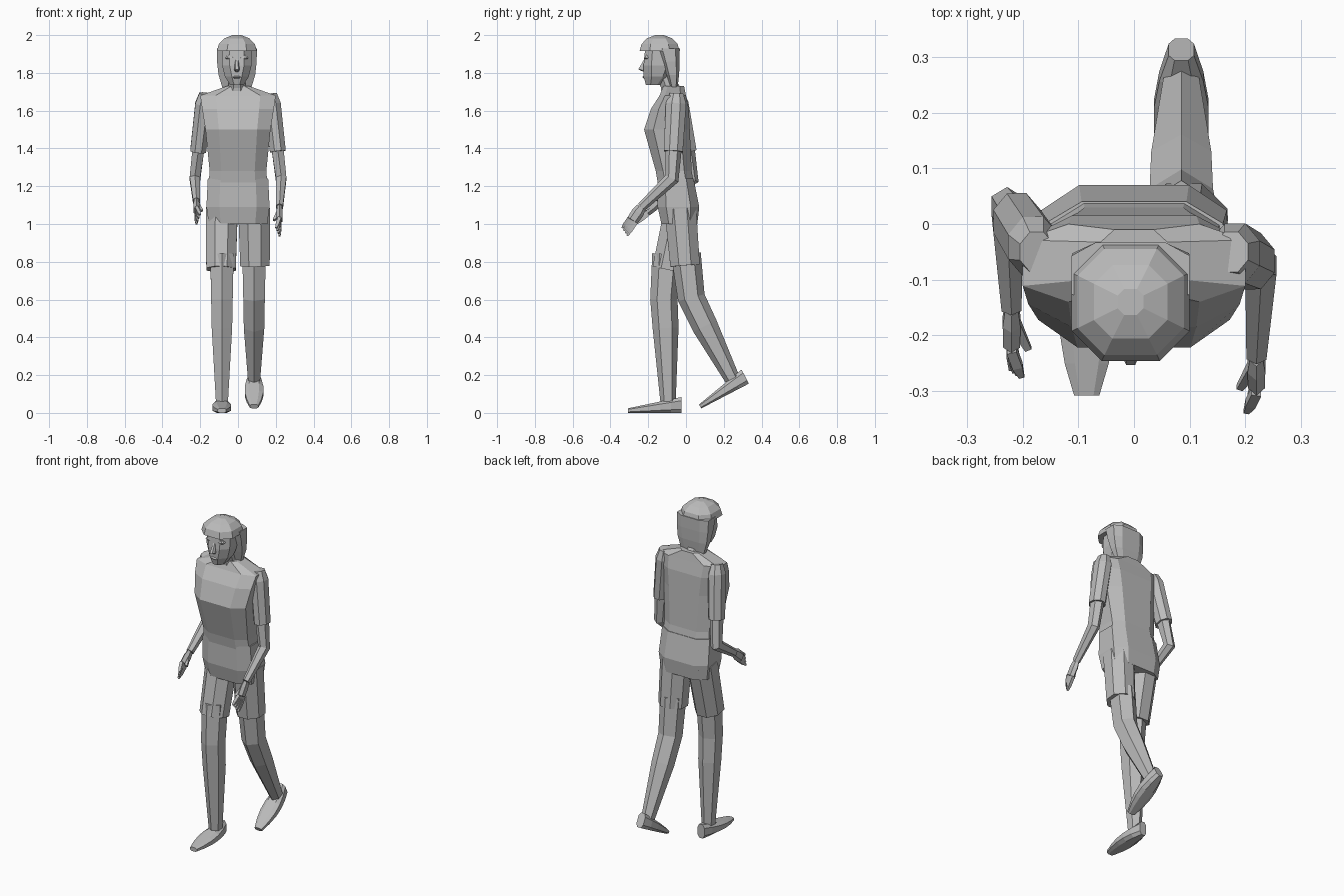
import bpy, bmesh
from math import sin, cos, pi, radians, copysign
from mathutils import Vector, Matrix

default_cube = bpy.data.objects.get("Cube")
if default_cube:
    bpy.data.objects.remove(default_cube)

tone = 0.5
grey = bpy.data.materials.new("plain grey")
grey.use_nodes = True
grey.diffuse_color = (tone, tone, tone, 1)
grey.node_tree.nodes["Principled BSDF"].inputs["Base Color"].default_value = grey.diffuse_color

ACROSS = Vector((1, 0, 0))
BACK = Vector((0, 1, 0))
UP = Vector((0, 0, 1))


def loft(name, rings, matrix=Matrix()):
    """Skin equal rings of points and cap both ends."""
    bm = bmesh.new()
    loops = [[bm.verts.new(point) for point in ring] for ring in rings]
    for low, high in zip(loops, loops[1:]):
        for i, corner in enumerate(low):
            bm.faces.new((low[i - 1], corner, high[i], high[i - 1]))
    bm.faces.new(loops[0])
    bm.faces.new(loops[-1])
    bmesh.ops.recalc_face_normals(bm, faces=bm.faces)
    bm.transform(matrix)
    mesh = bpy.data.meshes.new(name)
    bm.to_mesh(mesh)
    bm.free()
    mesh.materials.append(grey)
    bpy.context.collection.objects.link(bpy.data.objects.new(name, mesh))


def section(center, across, deep, sides, power=1):
    """Polygon with the given half extents; a power below one squares it off."""
    turns = [(i + 0.5) * 2 * pi / sides for i in range(sides)]
    reach = cos(pi / sides) ** power

    def bend(value):
        return copysign(abs(value) ** power, value) / reach

    return [center + across * bend(cos(a)) + deep * bend(sin(a)) for a in turns]


def slab(front, back, height, half, x=0, power=0.6):
    """Level section of the trunk, head or hair."""
    center = ACROSS * x + BACK * (front + back) / 2 + UP * height
    return section(center, ACROSS * half, BACK * (back - front) / 2, sides=8, power=power)


def limb(name, joints, widths, stretch=1, sides=6):
    """Tube through joints, each ring square to the path."""
    befores = joints[:1] + joints[:-1]
    afters = joints[1:] + joints[-1:]
    rings = []
    for joint, width, before, after in zip(joints, widths, befores, afters):
        along = (after - before).normalized()
        across = (ACROSS - along * along.x).normalized()
        deep = along.cross(across)
        rings.append(section(joint, across * width, deep * width * stretch, sides))
    loft(name, rings)


def foot(name, x, heel, pitch, length=0.285):
    """Sole from heel to toe, pitched about the heel."""
    rings = []
    steps = 5
    for i in range(steps + 1):
        t = i / steps
        half_height = 0.042 - 0.03 * t
        half_width = 0.05 * sin(pi * (0.15 + 0.7 * t))
        center = UP * half_height - BACK * length * t
        rings.append(section(center, ACROSS * half_width, UP * half_height, sides=8, power=0.7))
    heel_y, heel_z = heel
    place = Matrix.Translation((x, heel_y, heel_z))
    loft(name, rings, place @ Matrix.Rotation(radians(pitch), 4, 'X'))


def hand(label, side, wrist, tip):
    """Flat palm, four fingers and a thumb."""
    reach = tip - wrist
    knuckles = wrist.lerp(tip, 0.5)
    spread = reach.cross(ACROSS).normalized() * 0.015
    inward = ACROSS * -side
    limb(f"{label}_palm", [wrist, wrist.lerp(knuckles, 0.4), knuckles],
         widths=[0.012, 0.016, 0.015], stretch=1.8)
    for i, finger in enumerate(("index", "middle", "ring", "little")):
        root = knuckles + spread * (i - 1.5)
        end = root + reach * (0.5 - 0.04 * i) + inward * 0.006 * i
        limb(f"{label}_{finger}_finger", [root, root.lerp(end, 0.6), end],
             widths=[0.009, 0.009, 0.005], sides=4)
    thumb_root = wrist.lerp(knuckles, 0.3)
    thumb_tip = knuckles + inward * 0.03 - BACK * 0.012
    limb(f"{label}_thumb", [thumb_root, thumb_tip], widths=[0.012, 0.006], sides=4)


def limbs(label, side, hem, thigh, knee, calf, ankle, heel, pitch, elbow, wrist, fingertip):
    """One arm and one leg; each joint is given as y and z."""
    def at(x, joint):
        return Vector((side * x, *joint))

    leg_x = 0.085
    hip = (-0.03, 1.08)
    limb(f"{label}_shorts_leg", [at(leg_x, hip), at(leg_x + 0.005, hem)],
         widths=[0.084, 0.078], sides=8)
    limb(f"{label}_leg", [at(leg_x, joint) for joint in (thigh, knee, calf, ankle)],
         widths=[0.062, 0.057, 0.054, 0.032], stretch=1.1)
    foot(f"{label}_foot", side * leg_x, heel, pitch)

    shoulder = at(0.175, (-0.05, 1.69))
    elbow, wrist, fingertip = at(0.228, elbow), at(0.22, wrist), at(0.22, fingertip)
    cuff = shoulder.lerp(elbow, 0.68)
    limb(f"{label}_sleeve", [shoulder, shoulder.lerp(elbow, 0.12), cuff],
         widths=[0.03, 0.045, 0.042], stretch=1.2, sides=8)
    limb(f"{label}_arm", [shoulder.lerp(cuff, 0.9), elbow, wrist],
         widths=[0.032, 0.028, 0.018], stretch=1.2)
    hand(label, side, wrist, fingertip)


# Walking pose: right leg planted ahead, left leg pushing off behind
limbs("right", -1, hem=(-0.1, 0.76), thigh=(-0.1, 0.84), knee=(-0.117, 0.6),
      calf=(-0.108, 0.45), ankle=(-0.095, 0.06), heel=(-0.023, 0), pitch=0,
      elbow=(0.032, 1.24), wrist=(-0.15, 1.12), fingertip=(-0.275, 1.02))
limbs("left", 1, hem=(-0.005, 0.78), thigh=(0, 0.84), knee=(0.028, 0.61),
      calf=(0.1, 0.46), ankle=(0.245, 0.18), heel=(0.333, 0.155), pitch=27.5,
      elbow=(-0.075, 1.24), wrist=(-0.235, 1.09), fingertip=(-0.33, 0.95))

# Trunk
loft("shorts_seat", [
    slab(front=-0.13, back=0.06, height=1, half=0.155),
    slab(front=-0.15, back=0.07, height=1.09, half=0.167),
    slab(front=-0.15, back=0.04, height=1.24, half=0.16)])
loft("shirt", [
    slab(front=-0.15, back=0.04, height=1.22, half=0.155),
    slab(front=-0.16, back=0.03, height=1.28, half=0.15),
    slab(front=-0.222, back=0.02, height=1.5, half=0.172),
    slab(front=-0.185, back=0.015, height=1.61, half=0.19),
    slab(front=-0.14, back=0, height=1.68, half=0.2),
    slab(front=-0.12, back=-0.01, height=1.73, half=0.06)])

# Head and neck
middle = -0.006
throat = Vector((middle, -0.07, 1.68))
skull = Vector((middle, -0.12, 1.82))
limb("neck", [throat, throat.lerp(skull, 0.4), skull], widths=[0.06, 0.045, 0.045], sides=8)
loft("head", [
    slab(front=-0.212, back=-0.13, height=1.735, half=0.035, x=middle, power=1),
    slab(front=-0.224, back=-0.08, height=1.78, half=0.063, x=middle, power=1),
    slab(front=-0.225, back=-0.06, height=1.84, half=0.078, x=middle, power=0.8),
    slab(front=-0.215, back=-0.06, height=1.94, half=0.078, x=middle, power=0.8)])


def ridge(name, height, half, rise, jut, x=middle, lean=0.5):
    """Small wedge on the face; lean sets how low its crest sits."""
    face, buried = -0.218, -0.19
    loft(name, [
        slab(front=face, back=buried, height=height - rise * lean, half=half * 0.7, x=x),
        slab(front=face - jut, back=buried, height=height, half=half, x=x),
        slab(front=face, back=buried, height=height + rise, half=half * 0.6, x=x)])


ridge("nose", height=1.818, half=0.014, rise=0.06, jut=0.035, lean=0.25)
ridge("lips", height=1.778, half=0.022, rise=0.012, jut=0.014, lean=1)
for label, side in (("left", 1), ("right", -1)):
    ridge(f"{label}_brow", height=1.88, half=0.026, rise=0.014, jut=0.004,
          x=middle + side * 0.036)

# Hair: a domed crown with a jutting fringe, and a curtain down the back
crown = []
for i in range(4):
    angle = i * 0.45
    radius = 0.106 * cos(angle)
    spine = -0.14
    crown.append(slab(front=spine - radius, back=spine + radius, x=middle,
                      height=1.915 + 0.087 * sin(angle), half=radius, power=0.8))
loft("hair_crown", crown)

curtain = []
for i in range(4):
    drop = i / 3
    curtain.append(slab(front=-0.15 + 0.07 * drop, back=-0.033 - 0.012 * drop ** 3, x=middle,
                        height=1.93 - 0.21 * drop, half=0.106 - 0.03 * drop ** 3))
loft("hair_curtain", curtain)
